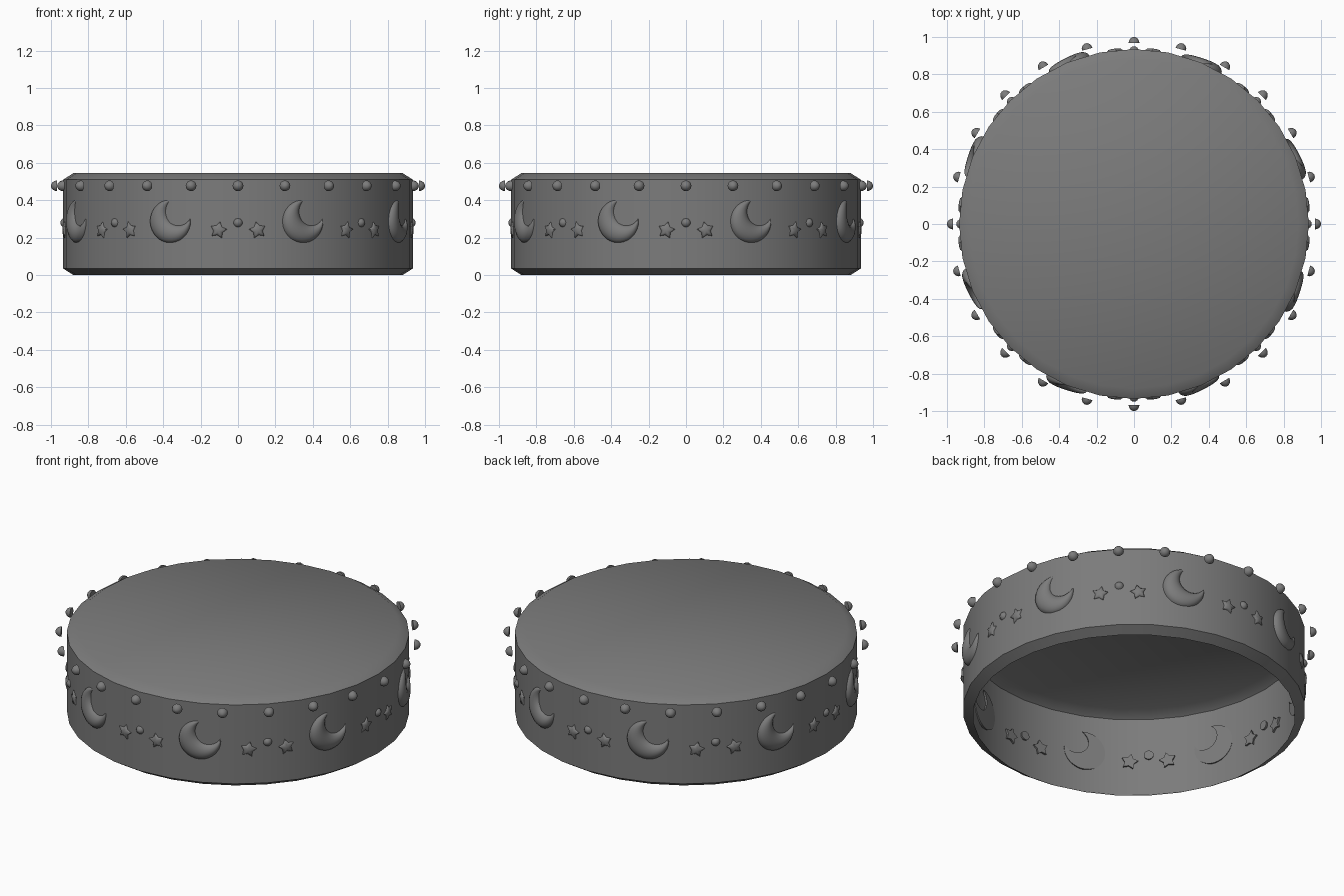
import bpy, bmesh, math
from mathutils import Vector

if "Cube" in bpy.data.objects:
    bpy.data.objects.remove(bpy.data.objects["Cube"])

dark = bpy.data.materials.new("dark_grey")
dark.diffuse_color = (0.2, 0.2, 0.2, 1)
dark.use_nodes = True
dark.node_tree.nodes["Principled BSDF"].inputs["Base Color"].default_value = dark.diffuse_color

def finish(name, bm, angle=50):
    bmesh.ops.remove_doubles(bm, verts=bm.verts, dist=1e-5)
    bmesh.ops.recalc_face_normals(bm, faces=bm.faces)
    me = bpy.data.meshes.new(name)
    bm.to_mesh(me)
    bm.free()
    me.materials.append(dark)
    ob = bpy.data.objects.new(name, me)
    bpy.context.collection.objects.link(ob)
    bpy.ops.object.select_all(action='DESELECT')
    bpy.context.view_layer.objects.active = ob
    ob.select_set(True)
    bpy.ops.object.shade_smooth_by_angle(angle=math.radians(angle))
    return ob

def placer(deg, radius, z):
    """Maps (right, up, out) on the drum wall to world space."""
    a = math.radians(deg)
    right = Vector((math.cos(a), math.sin(a), 0))
    out = Vector((math.sin(a), -math.cos(a), 0))
    return lambda u, v, w: right * u + out * (radius + w) + Vector((0, 0, z + v))

def skin(bm, rings, closed):
    """Bridges equal-length rings of points with quads."""
    rows = [[bm.verts.new(p) for p in r] for r in rings]
    n = len(rows[0])
    for a, b in zip(rows, rows[1:]):
        for i in range(n if closed else n - 1):
            j = (i + 1) % n
            bm.faces.new((a[i], a[j], b[j], b[i]))
    return rows

def circle(r, z, n):
    return [(r * math.cos(2 * math.pi * i / n), r * math.sin(2 * math.pi * i / n), z) for i in range(n)]

def dot(bm, deg, radius, z, r=0.029, depth=0.033):
    at = placer(deg, radius, z)
    rings = []
    for k in range(6):
        e = math.radians(k * 17.5)
        rings.append([at(x, y, depth * math.sin(e)) for x, y, _ in circle(r * math.cos(e), 0, 14)])
    rows = skin(bm, rings, True)
    bm.faces.new(rows[0])
    bm.faces.new(rows[-1])

def star(bm, deg, radius, z, tilt):
    at = placer(deg, radius, z)
    rings = []
    for scale, h in ((1, 0), (0.97, 0.012), (0.75, 0.02), (0.35, 0.024)):
        ring = []
        for i in range(10):
            a = math.radians(90 + tilt + 36 * i)
            r = scale * (0.048 if i % 2 == 0 else 0.027)
            ring.append(at(r * math.cos(a), r * math.sin(a), h))
        rings.append(ring)
    rows = skin(bm, rings, True)
    bm.faces.new(rows[0])
    bm.faces.new(rows[-1])

def moon(bm, deg, radius, z, steps=28, cross=8):
    at = placer(deg, radius, z)
    R, r, d, heading = 0.117, 0.073, 0.073, 46
    rings, back = [], []
    for s in range(steps + 1):
        t = s / steps
        a = math.radians(heading + 37 + 286 * t)
        b = math.radians(heading + 74 + 212 * t)
        h = math.radians(heading)
        o = Vector((R * math.cos(a), R * math.sin(a)))
        i = Vector((d * math.cos(h) + r * math.cos(b), d * math.sin(h) + r * math.sin(b)))
        bulge = 0.04 * math.sin(math.pi * t) ** 0.6
        ring = []
        for c in range(cross + 1):
            f = math.pi * c / cross
            p = o.lerp(i, 0.5 - 0.5 * math.cos(f))
            ring.append(at(p.x - 0.008, p.y, bulge * math.sin(f)))
        rings.append(ring)
        back.append([ring[0], ring[-1]])
    skin(bm, rings, False)
    skin(bm, back, False)

# drum shell: thin wall, chamfered rims, closed top, open bottom
bm = bmesh.new()
profile = ((0.88, 0), (0.935, 0.035), (0.935, 0.51), (0.88, 0.545))
rows = skin(bm, [circle(r, z, 32) for r, z in profile], True)
bm.faces.new(rows[-1])
finish("drum_shell", bm)

# ring of floating studs near the top edge
bm = bmesh.new()
for k in range(24):
    dot(bm, 15 * k, 0.967, 0.477)
finish("rim_studs", bm)

# crescents, stars and small studs, repeated eight times round the wall
moons, stars, studs = bmesh.new(), bmesh.new(), bmesh.new()
for k in range(8):
    moon(moons, 45 * k + 22.5, 0.921, 0.287)
    dot(studs, 45 * k, 0.92, 0.28, 0.027, 0.03)
    for side in (-1, 1):
        star(stars, 45 * k + side * 6.5, 0.919, 0.24, side * 12)
finish("crescents", moons)
finish("stars", stars)
finish("wall_studs", studs)
